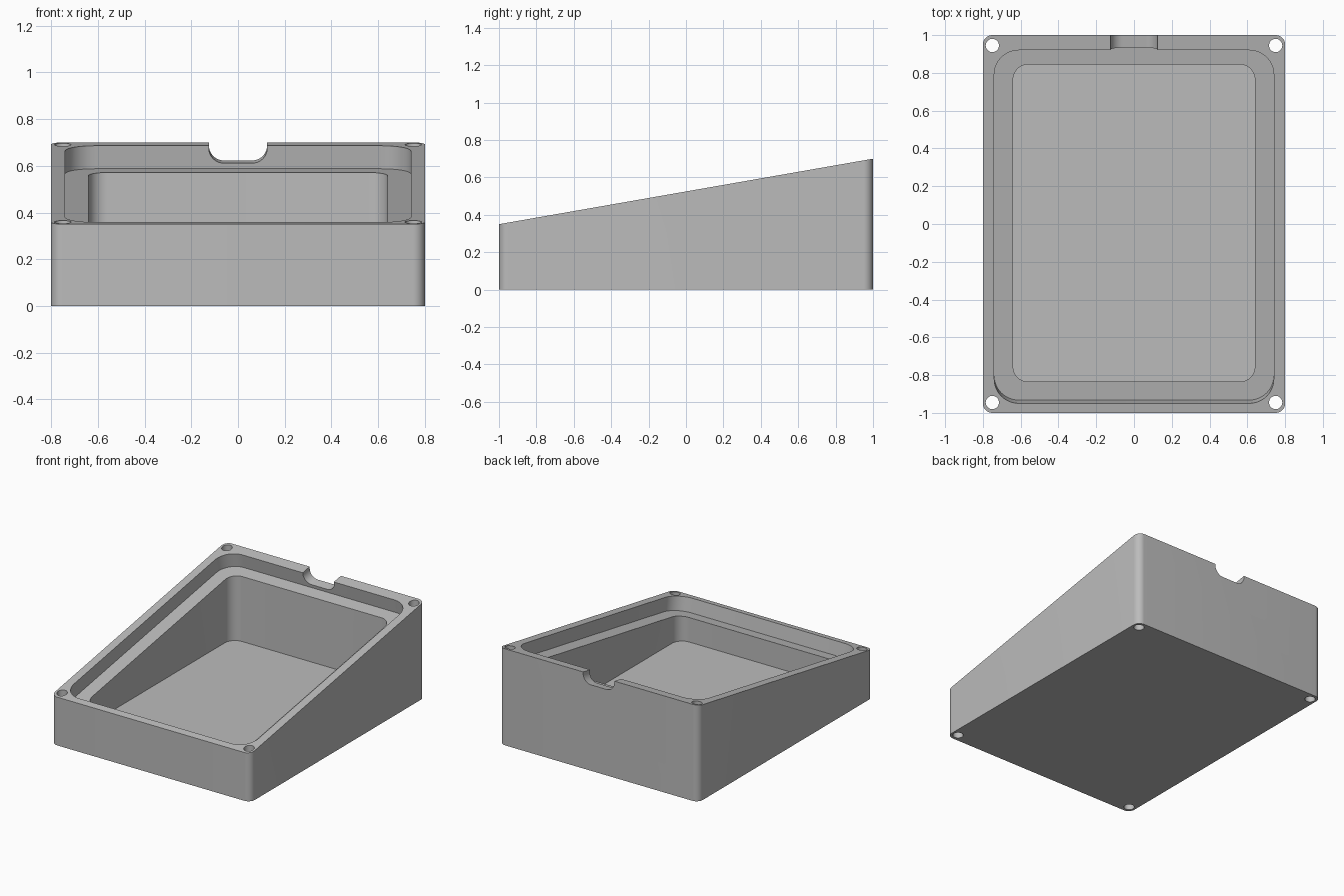
import bpy, bmesh, math
from mathutils import Matrix, Vector

if "Cube" in bpy.data.objects:
    bpy.data.objects.remove(bpy.data.objects["Cube"], do_unlink=True)

MID, SLOPE = 0.525, 0.175          # height at the centre and rise per unit of depth
TILT = Matrix.Translation((0, 0, MID)) @ Matrix.Rotation(math.atan(SLOPE), 4, "X")

grey = bpy.data.materials.new("case grey")
grey.use_nodes = True
grey.diffuse_color = (0.5, 0.5, 0.5, 1)
grey.node_tree.nodes["Principled BSDF"].inputs["Base Color"].default_value = grey.diffuse_color


def rounded_outline(x0, x1, y0, y1, r, steps=12):
    """Counter-clockwise rectangle with rounded corners."""
    corners = [(x1 - r, y1 - r), (x0 + r, y1 - r), (x0 + r, y0 + r), (x1 - r, y0 + r)]
    points = []
    for quarter, (cx, cy) in enumerate(corners):
        for i in range(steps + 1):
            a = (quarter + i / steps) * math.pi / 2
            points.append((cx + r * math.cos(a), cy + r * math.sin(a)))
    return points


def prism(name, outline, z0, z1, matrix=Matrix(), sloped=False):
    """Extrude an outline upward, optionally ending on the sloped top plane."""
    bm = bmesh.new()
    low = [bm.verts.new((x, y, z0)) for x, y in outline]
    high = [bm.verts.new((x, y, MID + SLOPE * y if sloped else z1)) for x, y in outline]
    bm.faces.new(low[::-1])
    bm.faces.new(high)
    n = len(outline)
    for i in range(n):
        j = (i + 1) % n
        bm.faces.new((low[i], low[j], high[j], high[i]))
    bm.transform(matrix)
    mesh = bpy.data.meshes.new(name)
    bm.to_mesh(mesh)
    bm.free()
    mesh.materials.append(grey)
    obj = bpy.data.objects.new(name, mesh)
    bpy.context.collection.objects.link(obj)
    return obj


# Wedge-shaped body
case = prism("sloped_case", rounded_outline(-0.8, 0.8, -1, 1, 0.05), 0, 0, sloped=True)

# Deep vertical cavity and the shallow tilted recess that leaves a ledge
cutters = [
    prism("cavity_cutter", rounded_outline(-0.64, 0.64, -0.835, 0.845, 0.08), 0.1, 1),
    prism("recess_cutter", rounded_outline(-0.74, 0.74, -0.964, 0.934, 0.13), -0.1, 0.3, TILT),
]

# Cable notch in the back rim, drawn upright and laid along the slope
upright = TILT @ Matrix.Rotation(math.pi / 2, 4, "X")
cutters.append(prism("notch_cutter", rounded_outline(-0.125, 0.125, -0.076, 0.3, 0.065),
                     -1.2, -0.85, upright))

# Screw holes right through the corners
for sx in (-1, 1):
    for sy in (-1, 1):
        x, y, r = sx * 0.75, sy * 0.945, 0.035
        ring = [(x + r * math.cos(i * math.tau / 40), y + r * math.sin(i * math.tau / 40))
                for i in range(40)]
        cutters.append(prism("screw_hole_cutter", ring, -0.1, 1))

bpy.context.view_layer.objects.active = case
for cutter in cutters:
    cutter.hide_render = True
    cut = case.modifiers.new(cutter.name, "BOOLEAN")
    cut.operation = "DIFFERENCE"
    cut.solver = "EXACT"
    cut.object = cutter
    bpy.ops.object.modifier_apply(modifier=cut.name)
    bpy.data.objects.remove(cutter, do_unlink=True)

# Smooth rounded corners, crisp rims
bpy.ops.object.select_all(action="DESELECT")
case.select_set(True)
bpy.ops.object.shade_smooth_by_angle(angle=math.radians(30))
